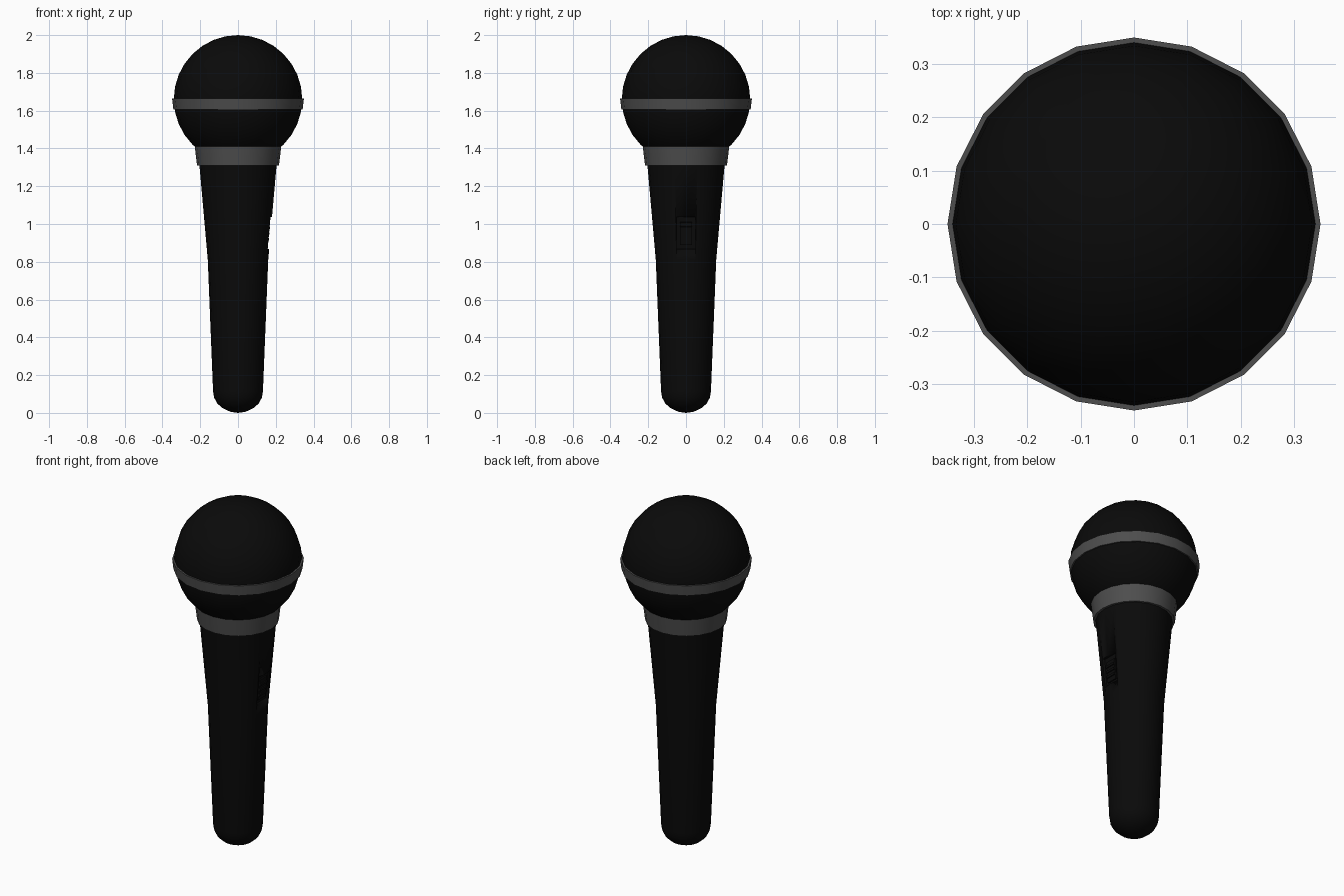
import bpy, bmesh, math

if "Cube" in bpy.data.objects:
    bpy.data.objects.remove(bpy.data.objects["Cube"])

SIDES = 20


def material(name, v):
    m = bpy.data.materials.new(name)
    m.diffuse_color = (v, v, v, 1)
    m.use_nodes = True
    m.node_tree.nodes["Principled BSDF"].inputs["Base Color"].default_value = m.diffuse_color
    return m


BLACK = material("black", 0.003)
GREY = material("dark_grey", 0.075)


def finish(ob, mat, angle=35):
    ob.data.materials.append(mat)
    bpy.ops.object.select_all(action='DESELECT')
    ob.select_set(True)
    bpy.context.view_layer.objects.active = ob
    bpy.ops.object.shade_smooth_by_angle(angle=math.radians(angle))
    return ob


def lathe(name, profile, mat, closed=False):
    """Revolve (radius, z) points around the z axis."""
    bm = bmesh.new()
    verts = [bm.verts.new((r, 0, z)) for r, z in profile]
    pairs = list(zip(verts, verts[1:])) + ([(verts[-1], verts[0])] if closed else [])
    edges = [bm.edges.new(p) for p in pairs]
    bmesh.ops.spin(bm, geom=verts + edges, cent=(0, 0, 0), axis=(0, 0, 1),
                   angle=2 * math.pi, steps=SIDES, use_duplicate=False)
    bmesh.ops.remove_doubles(bm, verts=bm.verts, dist=0.0005)
    bmesh.ops.recalc_face_normals(bm, faces=bm.faces)
    me = bpy.data.meshes.new(name)
    bm.to_mesh(me)
    bm.free()
    ob = bpy.data.objects.new(name, me)
    bpy.context.collection.objects.link(ob)
    return finish(ob, mat)


def box(name, loc, size, tilt, mat):
    bpy.ops.mesh.primitive_cube_add(size=1, location=loc, rotation=(0, tilt, 0))
    ob = bpy.context.object
    ob.name = name
    ob.scale = size
    return finish(ob, mat)


# Tapered handle with rounded foot
handle = lathe("handle", [(0, 0), (0.04, 0.006), (0.08, 0.024), (0.11, 0.05),
                          (0.127, 0.082), (0.132, 0.115), (0.16, 0.81),
                          (0.205, 1.32), (0, 1.32)], BLACK)

# Recess for the switch, cut into the +x side
tilt = math.atan(0.045 / 0.51)
cutter = box("switch_cutter", (0.192, 0, 0.95), (0.08, 0.1, 0.17), tilt, BLACK)
cut = handle.modifiers.new("switch_recess", 'BOOLEAN')
cut.operation = 'DIFFERENCE'
cut.solver = 'EXACT'
cut.object = cutter
bpy.context.view_layer.objects.active = handle
bpy.ops.object.modifier_apply(modifier=cut.name)
bpy.data.objects.remove(cutter)

# Sliding switch with grip ridges
box("switch", (0.152, 0, 0.95), (0.016, 0.064, 0.12), tilt, BLACK)
for i in range(3):
    z = 0.92 + 0.03 * i
    box("switch_ridge", (0.16 + (z - 0.95) * math.tan(tilt), 0, z),
        (0.014, 0.064, 0.012), tilt, BLACK)

# Collar between handle and head
lathe("collar", [(0.195, 1.31), (0.217, 1.31), (0.23, 1.42), (0.195, 1.42)],
      GREY, closed=True)

# Ball-shaped grille
bpy.ops.mesh.primitive_uv_sphere_add(segments=SIDES, ring_count=16, radius=0.34,
                                     location=(0, 0, 1.66))
head = bpy.context.object
head.name = "grille_head"
finish(head, BLACK)

# Band around the grille
lathe("grille_band", [(0.32, 1.605), (0.342, 1.605), (0.349, 1.665), (0.32, 1.665)],
      GREY, closed=True)
